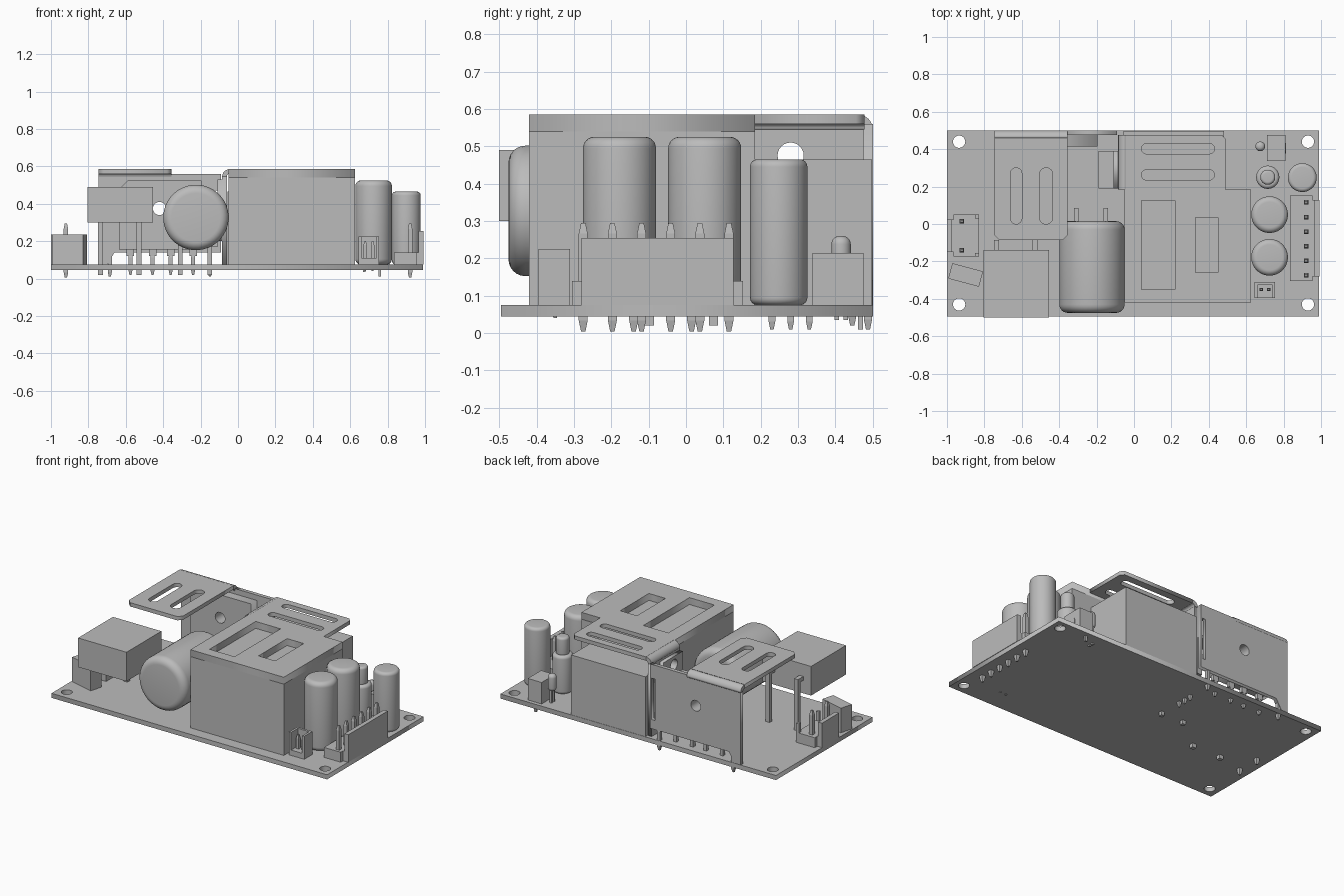
import bpy, bmesh, math
from mathutils import Matrix, Vector

if "Cube" in bpy.data.objects:
    bpy.data.objects.remove(bpy.data.objects["Cube"], do_unlink=True)

grey = bpy.data.materials.new("plain grey")
grey.use_nodes = True
grey.diffuse_color = (0.5, 0.5, 0.5, 1)
grey.node_tree.nodes["Principled BSDF"].inputs["Base Color"].default_value = (0.5, 0.5, 0.5, 1)

BASE = 0.075  # upper face of the board


def add(name, bm, smooth=False):
    bmesh.ops.recalc_face_normals(bm, faces=bm.faces)
    me = bpy.data.meshes.new(name)
    bm.to_mesh(me)
    bm.free()
    me.materials.append(grey)
    ob = bpy.data.objects.new(name, me)
    bpy.context.collection.objects.link(ob)
    if smooth:
        bpy.ops.object.select_all(action='DESELECT')
        ob.select_set(True)
        bpy.context.view_layer.objects.active = ob
        bpy.ops.object.shade_smooth_by_angle(angle=math.radians(35))
    return ob


def box(name, x0, x1, y0, y1, z0, z1, turn=0):
    bm = bmesh.new()
    centre = Vector((x0 + x1, y0 + y1, z0 + z1)) / 2
    m = Matrix.Translation(centre) @ Matrix.Rotation(math.radians(turn), 4, 'Z')
    bmesh.ops.create_cube(bm, size=1, matrix=m @ Matrix.Diagonal((x1 - x0, y1 - y0, z1 - z0, 1)))
    return add(name, bm)


def lathe(name, profile, at, axis='Z', sides=40):
    """Revolve (radius, height) pairs around an axis through a point."""
    bm = bmesh.new()
    rings = []
    for r, h in profile:
        ring = []
        for i in range(sides):
            a = 2 * math.pi * (i + 0.5) / sides
            ring.append(bm.verts.new((r * math.cos(a), r * math.sin(a), h)))
        rings.append(ring)
    for a, b in zip(rings, rings[1:]):
        for i in range(sides):
            j = (i + 1) % sides
            bm.faces.new((a[i], a[j], b[j], b[i]))
    bm.faces.new(rings[0][::-1])
    bm.faces.new(rings[-1])
    turn = {'Z': Matrix(), 'Y': Matrix.Rotation(-math.pi / 2, 4, 'X'),
            'X': Matrix.Rotation(math.pi / 2, 4, 'Y')}[axis]
    bm.transform(Matrix.Translation(at) @ turn)
    return add(name, bm, sides > 8)


def can(name, r, length, at, axis='Z', rim=0.03):
    """Cylinder with rounded rims."""
    arc = [(r - rim + rim * math.sin(t), rim - rim * math.cos(t))
           for t in (math.pi / 2 * k / 6 for k in range(7))]
    return lathe(name, arc + [(a, length - h) for a, h in reversed(arc)], at, axis)


def pin(name, x, y, z0, z1, w=0.022):
    r = w / math.sqrt(2)
    tip = w * 1.2
    lathe(name, [(r * .5, z0), (r, z0 + tip), (r, z1 - tip), (r * .5, z1)], (x, y, 0), sides=4)


def rect(x0, x1, y0, y1, r=0.0, n=6):
    """Rectangle loop with rounded corners."""
    if r == 0:
        return [(x0, y0), (x1, y0), (x1, y1), (x0, y1)]
    pts = []
    for k, (cx, cy) in enumerate([(x1 - r, y1 - r), (x0 + r, y1 - r), (x0 + r, y0 + r), (x1 - r, y0 + r)]):
        for i in range(n + 1):
            a = math.pi / 2 * (k + i / n)
            pts.append((cx + r * math.cos(a), cy + r * math.sin(a)))
    return pts


def disc(x, y, r):
    return rect(x - r, x + r, y - r, y + r, r * 0.999)


def plate(name, axis, low, high, outline, holes=()):
    """Sheet with holes, extruded along an axis between two levels."""
    cu = bpy.data.curves.new(name, 'CURVE')
    cu.dimensions, cu.fill_mode = '2D', 'BOTH'
    cu.extrude = (high - low) / 2
    for loop in [outline, *holes]:
        s = cu.splines.new('POLY')
        s.points.add(len(loop) - 1)
        for p, (u, v) in zip(s.points, loop):
            p.co = (u, v, 0, 1)
        s.use_cyclic_u = True
    tmp = bpy.data.objects.new(name + " curve", cu)
    bpy.context.collection.objects.link(tmp)
    bpy.context.view_layer.update()
    bm = bmesh.new()
    bm.from_mesh(tmp.to_mesh())
    bpy.data.objects.remove(tmp, do_unlink=True)
    bmesh.ops.remove_doubles(bm, verts=bm.verts, dist=1e-5)
    mid = (low + high) / 2
    for v in bm.verts:
        u, w, d = v.co
        v.co = {'Z': (u, w, d + mid), 'Y': (u, d + mid, w), 'X': (d + mid, u, w)}[axis]
    return add(name, bm)


def bend(cu, cv, r, t, flip=1):
    """Quarter-ring section for a folded sheet."""
    angles = [math.pi / 2 * i / 6 for i in range(7)]
    arc = [(cu + flip * r * math.cos(a), cv + r * math.sin(a)) for a in angles]
    return arc + [(cu + flip * (r - t) * math.cos(a), cv + (r - t) * math.sin(a)) for a in reversed(angles)]


# Circuit board
plate("circuit_board", 'Z', 0.045, BASE, rect(-1, 0.99, -0.495, 0.5),
      [disc(x, y, 0.033) for x in (-0.935, 0.93) for y in (-0.43, 0.44)])

# Transformer with two sunken windows on top
plate("transformer_top", 'Z', 0.54, 0.585, rect(-0.05, 0.625, -0.42, 0.185),
      [rect(0.04, 0.22, -0.35, 0.125), rect(0.33, 0.45, -0.26, 0.035)])
box("transformer_body", -0.05, 0.625, -0.42, 0.185, BASE, 0.54)
box("choke_block", -0.055, 0.48, 0.185, 0.498, BASE, 0.465)

# Rear heatsink: slotted shelf folded down into a back wall
plate("rear_heatsink_shelf", 'Z', 0.56, 0.585,
      [(-0.745, -0.06), (-0.72, -0.085), (-0.38, -0.085), (-0.355, -0.06), (-0.355, 0.46), (-0.745, 0.46)],
      [rect(-0.66, -0.6, 0, 0.3, 0.029), rect(-0.505, -0.435, 0, 0.3, 0.034)])
plate("rear_heatsink_fold", 'X', -0.745, -0.355, bend(0.46, 0.545, 0.04, 0.025))
plate("rear_heatsink_wall", 'Y', 0.475, 0.5,
      [(-0.745, BASE), (-0.7, BASE), (-0.66, 0.14), (-0.09, 0.14), (-0.09, 0.56),
       (-0.355, 0.56), (-0.355, 0.545), (-0.745, 0.545)],
      [disc(-0.42, 0.375, 0.035), rect(-0.125, -0.1, 0.2, 0.47)])
for x in (-0.685, -0.15):
    pin("heatsink_peg", x, 0.487, 0.01, 0.16)

# Bridge rectifier against the wall
plate("bridge_rectifier", 'Y', 0.415, 0.475,
      [(-0.635, 0.155), (-0.195, 0.155), (-0.195, 0.525), (-0.59, 0.525), (-0.635, 0.48)],
      [disc(-0.42, 0.375, 0.035)])
for x in (-0.575, -0.457, -0.36, -0.24):
    box("rectifier_lead_shoulder", x - 0.02, x + 0.02, 0.435, 0.455, 0.12, 0.16)
    pin("rectifier_lead", x, 0.445, 0.02, 0.14)

# Side heatsink over the choke
plate("side_heatsink_shelf", 'Z', 0.56, 0.585,
      [(-0.045, 0.185), (0.49, 0.185), (0.49, 0.455), (0.47, 0.477), (-0.045, 0.477)],
      [rect(0.04, 0.43, 0.375, 0.43, 0.027), rect(0.04, 0.43, 0.235, 0.29, 0.027)])
plate("side_heatsink_fold", 'Y', 0.185, 0.477, bend(-0.045, 0.545, 0.04, 0.025, -1))
plate("side_heatsink_wall", 'X', -0.085, -0.06, rect(0.185, 0.475, BASE, 0.545), [disc(0.28, 0.475, 0.035)])
plate("transistor_tab", 'X', -0.11, -0.085, rect(0.19, 0.39, 0.2, 0.53), [disc(0.28, 0.475, 0.035)])
box("transistor_body", -0.19, -0.11, 0.19, 0.39, 0.17, 0.41)
for y in (0.23, 0.28, 0.33):
    pin("transistor_lead", -0.15, y, 0.01, 0.2, 0.018)

# Capacitors
can("main_capacitor", 0.175, 0.49, (-0.225, -0.475, 0.327), 'Y', 0.045)
for x in (-0.31, -0.15):
    box("main_capacitor_lead", x - 0.012, x + 0.012, 0, 0.085, 0.315, 0.339)
    box("main_capacitor_leg", x - 0.012, x + 0.012, 0.061, 0.085, 0.02, 0.339)
for y in (0.05, -0.178):
    can("output_capacitor", 0.098, 0.45, (0.725, y, BASE))
can("corner_capacitor", 0.077, 0.39, (0.9, 0.248, BASE), rim=0.02)
can("small_capacitor", 0.062, 0.25, (0.715, 0.25, BASE), rim=0.02)
can("small_capacitor_neck", 0.04, 0.12, (0.715, 0.25, 0.315), rim=0.015)

# Indicator lamp and trimmer
can("indicator_lamp", 0.026, 0.11, (0.675, 0.415, 0.15), rim=0.022)
for y in (0.403, 0.427):
    box("lamp_lead", 0.668, 0.682, y - 0.006, y + 0.006, 0.035, 0.16)
box("trimmer", 0.71, 0.81, 0.338, 0.475, BASE, 0.215)
lathe("trimmer_dial", [(0.028, 0), (0.028, 0.005)], (0.809, 0.405, 0.145), 'X')
box("trimmer_lead", 0.75, 0.765, 0.46, 0.474, 0.01, BASE)

# Raised box on two bent leads
box("raised_box", -0.805, -0.455, -0.5, -0.14, 0.3, 0.49)
for x in (-0.735, -0.53):
    box("raised_box_lead", x - 0.014, x + 0.014, -0.14, -0.085, 0.385, 0.41)
    box("raised_box_leg", x - 0.014, x + 0.014, -0.111, -0.085, 0.02, 0.41)


# Pin headers with a raised locking wall
def header(name, x0, x1, wall0, wall1, y0, y1, pin_x, pin_ys, base_top, wall_top):
    box(name + "_base", x0, x1, y0, y1, BASE, base_top)
    box(name + "_shelf", min(x1, wall0), max(x0, wall1), y0 + 0.025, y1 - 0.025, BASE, base_top)
    box(name + "_wall", wall0, wall1, y0 + 0.025, y1 - 0.025, BASE, wall_top)
    for y in pin_ys:
        pin(name + "_pin", pin_x, y, 0.005, 0.295, 0.024)


header("output_header", 0.835, 0.955, 0.965, 0.993, -0.305, 0.152, 0.92,
       [-0.275 + 0.078 * i for i in range(6)], 0.14, 0.255)
header("input_header", -0.965, -0.83, -1, -0.972, -0.175, 0.05, -0.92, [0.015, -0.14], 0.14, 0.235)
for y in (-0.165, 0.04):
    box("input_header_post", -0.85, -0.83, y - 0.01, y + 0.01, 0.13, 0.2)

# Angled fuse block
box("angled_block", -0.985, -0.815, -0.315, -0.23, BASE, 0.235, -15)

# Small two-pin socket
box("socket_base", 0.645, 0.755, -0.395, -0.31, BASE, 0.11)
box("socket_back", 0.645, 0.755, -0.325, -0.31, BASE, 0.225)
for x in (0.645, 0.74):
    box("socket_side", x, x + 0.015, -0.395, -0.31, BASE, 0.225)
for x in (0.68, 0.72):
    pin("socket_pin", x, -0.35, 0.04, 0.2, 0.018)
